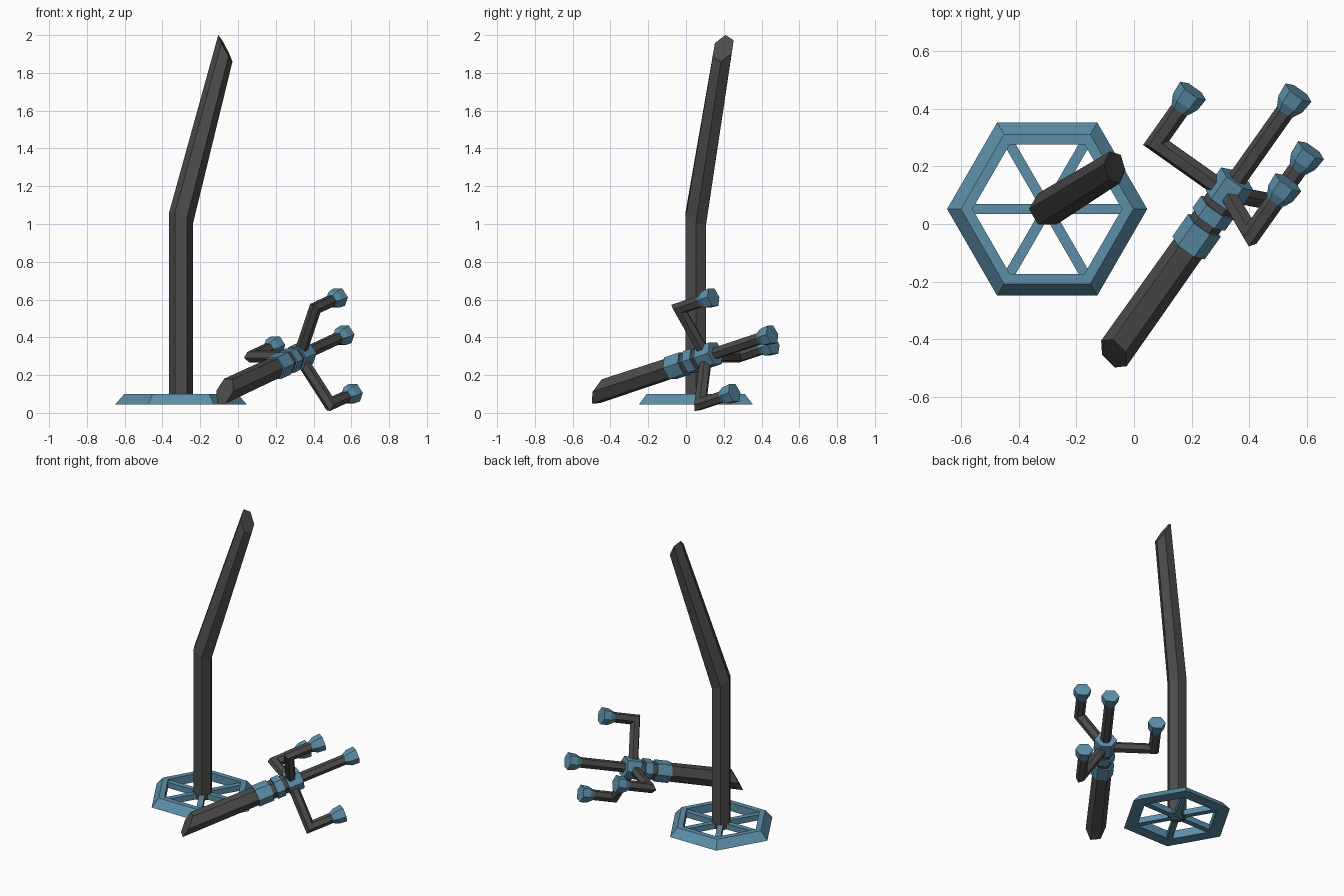
import bpy, bmesh, math
from mathutils import Vector, Matrix

if "Cube" in bpy.data.objects:
    bpy.data.objects.remove(bpy.data.objects["Cube"])


def material(name, rgb):
    m = bpy.data.materials.new(name)
    m.diffuse_color = (*rgb, 1)
    m.use_nodes = True
    m.node_tree.nodes["Principled BSDF"].inputs["Base Color"].default_value = m.diffuse_color
    return m


BLUE = material("blue paint", (0.108, 0.275, 0.395))
GREY = material("dark grey iron", (0.07, 0.07, 0.07))


def hexagon(r, fz):
    """Six points of radius r; fz is a height or a function of x and y."""
    pts = []
    for i in range(6):
        x, y = r * math.cos(math.pi * i / 3), r * math.sin(math.pi * i / 3)
        pts.append(Vector((x, y, fz(x, y) if callable(fz) else fz)))
    return pts


def loft(name, rings, mat, matrix=Matrix(), loop=False):
    """Skin a series of rings, capped at the ends or closed into a loop."""
    bm = bmesh.new()
    vs = [[bm.verts.new(matrix @ p) for p in ring] for ring in rings]
    n = len(vs[0])
    pairs = list(zip(vs, vs[1:]))
    if loop:
        pairs.append((vs[-1], vs[0]))
    else:
        bm.faces.new(vs[0])
        bm.faces.new(vs[-1])
    for a, b in pairs:
        for i in range(n):
            j = (i + 1) % n
            bm.faces.new((a[i], a[j], b[j], b[i]))
    bmesh.ops.recalc_face_normals(bm, faces=bm.faces)
    me = bpy.data.meshes.new(name)
    bm.to_mesh(me)
    bm.free()
    me.materials.append(mat)
    ob = bpy.data.objects.new(name, me)
    bpy.context.collection.objects.link(ob)
    return ob


# Base wheel: bevelled hexagonal rim and three crossing spokes
base = Matrix.Translation((-0.302, 0.052, 0))
loft("base_rim", [hexagon(r, z) for r, z in
                  ((0.348, 0.045), (0.30, 0.10), (0.26, 0.10), (0.26, 0.045))],
     BLUE, base, loop=True)
for k in range(3):
    turn = base @ Matrix.Rotation(k * math.pi / 3, 4, 'Z')
    ends = [[Vector((x, y, z)) for y, z in
             ((-0.018, 0.05), (0.018, 0.05), (0.018, 0.088), (-0.018, 0.088))]
            for x in (-0.272, 0.272)]
    loft(f"base_spoke_{k + 1}", ends, BLUE, turn)

# Standing pole: vertical, kinked, and broken off on a slant
lean = Vector((0.235, 0.147, 0.90)).normalized()
cut = Vector((0.87, -0.11, 0.48))
top = Vector((0.235, 0.145, 1.93))
broken = [top + p - lean * (p.dot(cut) / lean.dot(cut)) for p in hexagon(0.056, 0)]
loft("standing_pole", [hexagon(0.063, 0.05),
                       hexagon(0.063, lambda x, y: 1.03 - 0.48 * x - 0.3 * y),
                       broken], GREY, base)

# Fallen head: local z runs along its axis, local x is horizontal
d = Vector((0.63, 0.89, 0.295)).normalized()
h = Vector((-d.y, d.x, 0)).normalized()
u = d.cross(h)
head = Matrix.Translation((-0.07, -0.45, 0.115)) @ Matrix((h, u, d)).transposed().to_4x4()

loft("fallen_pole", [hexagon(0.062, lambda x, y: 0.18 * x + 0.9 * y),
                     hexagon(0.058, 0.76)], GREY, head)

# Collar bands around the fallen pole
for k, (a, b) in enumerate(((0.466, 0.565), (0.592, 0.645), (0.672, 0.77))):
    loft(f"collar_band_{k + 1}", [hexagon(0.069, a), hexagon(0.069, b)], BLUE, head)


def lamp_cup(name, matrix, rim):
    """Flared hexagonal cup whose flat rim lies at height rim."""
    loft(name, [hexagon(r, rim - z) for r, z in
                ((0.035, 0.082), (0.051, 0.05), (0.055, 0.0))], BLUE, matrix)


# Straight middle arm
loft("middle_arm", [hexagon(0.033, 0.75), hexagon(0.033, 1.10)], GREY, head)
lamp_cup("middle_cup", head, 1.151)

# Three bent arms with mitred elbows
for k in range(3):
    turn = head @ Matrix.Rotation(k * math.pi * 2 / 3, 4, 'Z')
    outer = Matrix.Translation((0.303, 0, 0.707))
    elbow = [outer @ p for p in hexagon(0.033, lambda x, y: -x)]
    root = [Vector((0.03, p.y, p.z)) for p in elbow]
    end = [outer @ p for p in hexagon(0.033, 0.18)]
    loft(f"bent_arm_{k + 1}", [root, elbow, end], GREY, turn)
    lamp_cup(f"bent_arm_cup_{k + 1}", turn @ outer, 0.23)
